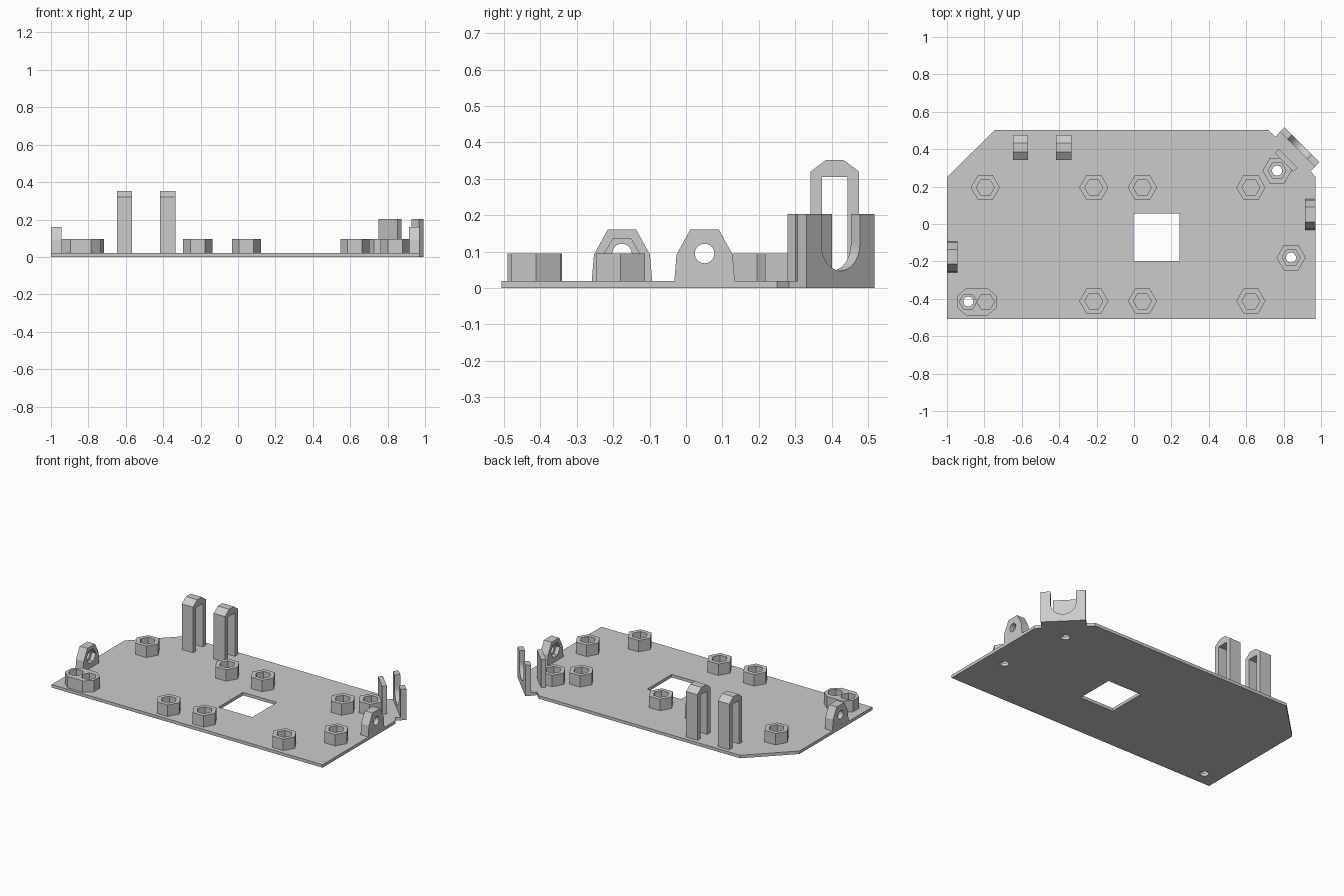
import bpy, bmesh, math
from mathutils import Matrix, Vector

if "Cube" in bpy.data.objects:
    bpy.data.objects.remove(bpy.data.objects["Cube"])

grey = bpy.data.materials.new("plain grey")
grey.diffuse_color = (0.6, 0.6, 0.6, 1)
grey.use_nodes = True
grey.node_tree.nodes["Principled BSDF"].inputs["Base Color"].default_value = grey.diffuse_color

T = 0.02           # plate thickness
BOSS_TOP = 0.095


def ngon(cx, cy, r, n):
    return [(cx + r * math.cos(2 * math.pi * i / n), cy + r * math.sin(2 * math.pi * i / n))
            for i in range(n)]


def prism(name, loops, depth, centre, right=(1, 0, 0), up=(0, 1, 0)):
    """Extrude a profile (first loop outline, others holes) evenly about centre."""
    cu = bpy.data.curves.new(name, 'CURVE')
    cu.dimensions = '2D'
    cu.fill_mode = 'BOTH'
    cu.extrude = depth / 2
    for loop in loops:
        sp = cu.splines.new('POLY')
        sp.points.add(len(loop) - 1)
        for p, (x, y) in zip(sp.points, loop):
            p.co = (x, y, 0, 1)
        sp.use_cyclic_u = True
    tmp = bpy.data.objects.new(name + "_profile", cu)
    bpy.context.collection.objects.link(tmp)
    dg = bpy.context.evaluated_depsgraph_get()
    me = bpy.data.meshes.new_from_object(tmp.evaluated_get(dg))
    bpy.data.objects.remove(tmp)
    bpy.data.curves.remove(cu)
    r, u = Vector(right).normalized(), Vector(up).normalized()
    m = Matrix((r, u, r.cross(u))).transposed().to_4x4()
    m.translation = centre
    me.transform(m)
    bm = bmesh.new()
    bm.from_mesh(me)
    bmesh.ops.remove_doubles(bm, verts=bm.verts, dist=1e-5)
    bmesh.ops.recalc_face_normals(bm, faces=bm.faces)
    for f in bm.faces:
        f.smooth = False
        f.material_index = 0
    bm.to_mesh(me)
    bm.free()
    me.name = name
    me.materials.clear()
    me.materials.append(grey)
    ob = bpy.data.objects.new(name, me)
    bpy.context.collection.objects.link(ob)
    return ob


# base plate with window and three screw holes
outline = [(-1, -0.507), (0.97, -0.507), (0.97, 0.25), (0.944, 0.283), (0.967, 0.306),
           (0.78, 0.494), (0.757, 0.467), (0.718, 0.502), (-0.745, 0.502), (-1, 0.25)]
window = [(-0.003, -0.198), (0.243, -0.198), (0.243, 0.057), (-0.003, 0.057)]
screws = [(0.765, 0.285), (0.84, -0.18), (-0.886, -0.415)]
prism("base_plate", [outline, window] + [ngon(x, y, 0.027, 24) for x, y in screws],
      T, (0, 0, T / 2))

# hexagonal nut sockets
bosses = [(-0.795, 0.195), (-0.215, 0.195), (0.045, 0.195), (0.625, 0.195),
          (-0.215, -0.412), (0.045, -0.412), (0.625, -0.412)] + screws[:2]
boss_mid = (T + BOSS_TOP) / 2
for x, y in bosses:
    prism("nut_socket", [ngon(0, 0, 0.078, 6), ngon(0, 0, 0.048, 6)],
          BOSS_TOP - T, (x, y, boss_mid))

# double socket in the front left corner
double = [(sx * a, sy * b) for sx, sy, pts in (
    (1, 1, ((0.105, 0.032), (0.055, 0.075))), (-1, 1, ((0.055, 0.075), (0.105, 0.032))),
    (-1, -1, ((0.105, 0.032), (0.055, 0.075))), (1, -1, ((0.055, 0.075), (0.105, 0.032))))
    for a, b in pts]
prism("double_nut_socket", [double, ngon(-0.047, 0, 0.0465, 6), ngon(0.047, 0, 0.0465, 6)],
      BOSS_TOP - T, (-0.84, -0.416, boss_mid))

# side ears: round hole outside, hexagonal recess inside
ear = [(-0.083, T), (0.083, T), (0.077, 0.092), (0.039, 0.161), (-0.039, 0.161), (-0.077, 0.092)]
for name, side, edge, y in (("left_ear", -1, 1.0, -0.176), ("right_ear", 1, 0.97, 0.051)):
    for part, hole, off in (("outer", ngon(0, 0.095, 0.027, 24), 0.014),
                            ("inner", ngon(0, 0.095, 0.048, 6), 0.042)):
        prism(name + "_" + part, [ear, hole], 0.028, (side * (edge - off), y, 0),
              (0, 1, 0), (0, 0, 1))

# two tall slotted posts at the back
post = [(-0.067, T), (-0.067, 0.32), (-0.024, 0.352), (0.024, 0.352), (0.067, 0.32), (0.067, T),
        (0.035, T), (0.035, 0.305), (-0.035, 0.305), (-0.035, T)]
for x in (-0.607, -0.375):
    prism("slotted_post", [post], 0.082, (x, 0.409, 0), (0, 1, 0), (0, 0, 1))

# diagonal corner bracket: slotted outer wall and plain inner wall
arc = [(0.075 * math.cos(a), 0.122 - 0.075 * math.sin(a))
       for a in (math.pi * i / 16 for i in range(17))]
fork = ([(-0.1325, 0), (0.1325, 0), (0.1325, 0.203), (0.075, 0.203)] + arc
        + [(-0.075, 0.203), (-0.1325, 0.203)])
prism("bracket_outer_wall", [fork], 0.035, (0.886, 0.4125, 0), (1, -1, 0), (0, 0, 1))
wall = [(-0.071, T), (0.071, T), (0.071, 0.203), (-0.071, 0.203)]
prism("bracket_inner_wall", [wall], 0.03, (0.8125, 0.34, 0), (1, -1, 0), (0, 0, 1))
